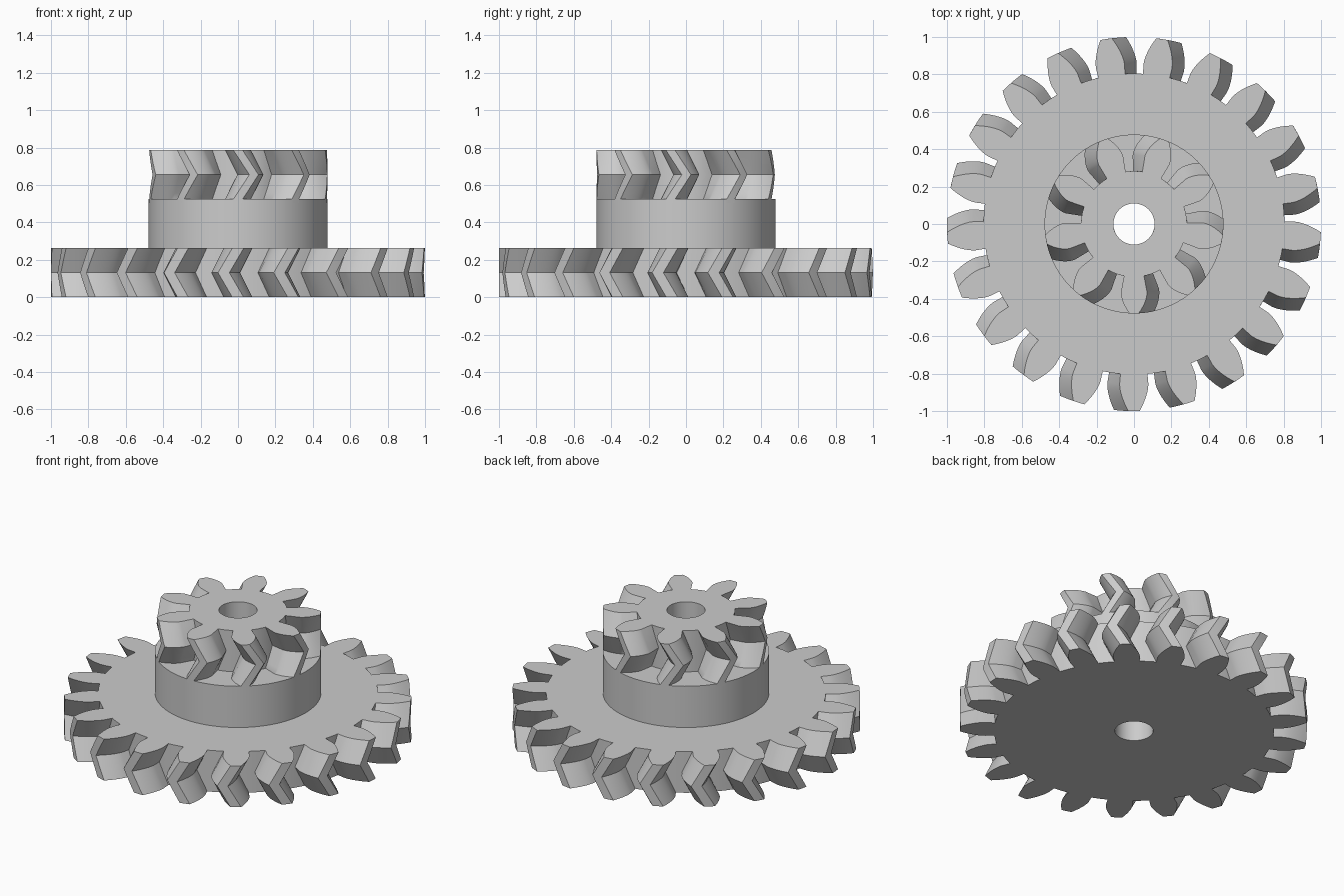
import bpy
import bmesh
from math import acos, cos, sin, tan, pi, radians

cube = bpy.data.objects.get("Cube")
if cube:
    bpy.data.objects.remove(cube, do_unlink=True)

MODULE = 1 / 11.5
PRESSURE = radians(20)
LAYER = 0.262          # height of each of the three stacked sections
SINK = 0.02            # overlap that seats one section in the next
BORE = 0.11
HELIX_SHIFT = 0.07     # sideways travel of a tooth at mid height

grey = bpy.data.materials.new("plain_grey")
grey.use_nodes = True
grey.diffuse_color = (0.6, 0.6, 0.6, 1)
bsdf = grey.node_tree.nodes["Principled BSDF"]
bsdf.inputs["Base Color"].default_value = (0.6, 0.6, 0.6, 1)
bsdf.inputs["Roughness"].default_value = 0.6


def finish(bm, name):
    bmesh.ops.recalc_face_normals(bm, faces=bm.faces)
    mesh = bpy.data.meshes.new(name)
    bm.to_mesh(mesh)
    bm.free()
    mesh.materials.append(grey)
    obj = bpy.data.objects.new(name, mesh)
    bpy.context.collection.objects.link(obj)
    bpy.ops.object.select_all(action='DESELECT')
    obj.select_set(True)
    bpy.context.view_layer.objects.active = obj
    bpy.ops.object.shade_smooth_by_angle(angle=radians(25))


def tooth_flank(teeth):
    """(radius, half angle) pairs up one involute flank, root to tip."""
    pitch = MODULE * teeth / 2
    base = pitch * cos(PRESSURE)
    root, tip = pitch - 1.25 * MODULE, pitch + MODULE
    involute = lambda a: tan(a) - a
    steps = 7
    flank = [(root, pi / (2 * teeth) + involute(PRESSURE))]
    for i in range(steps + 1):
        r = base + (tip - base) * i / steps
        half = pi / (2 * teeth) + involute(PRESSURE) - involute(acos(min(1, base / r)))
        flank.append((r, half))
    return flank


def herringbone_gear(name, teeth, z0, z1, direction, foot=0, arc=4):
    flank = tooth_flank(teeth)
    root, base_half = flank[0]
    pitch = MODULE * teeth / 2
    step = 2 * pi / teeth
    twist = direction * HELIX_SHIFT / pitch
    # heights with their twist: out to the middle and back again
    n = 8
    levels = [(z0 + (z1 - z0) * i / n, twist * (1 - abs(2 * i / n - 1))) for i in range(n + 1)]
    if foot:
        levels.insert(0, (z0 - foot, 0))

    bm = bmesh.new()
    layers = []
    for z, turn in levels:
        point = lambda r, a: bm.verts.new((r * cos(a + turn), r * sin(a + turn), z))
        bore, rim, crowns = [], [], []
        for t in range(teeth):
            mid = -pi / 2 + t * step
            # root circle below the tooth, then across the gap
            angles = [mid - base_half + 2 * base_half * i / arc for i in range(arc)]
            angles += [mid + base_half + (step - 2 * base_half) * i / arc for i in range(arc)]
            rim += [point(root, a) for a in angles]
            bore += [bm.verts.new((BORE * cos(a), BORE * sin(a), z)) for a in angles]
            crowns.append([point(r, mid - h) for r, h in flank[1:]]
                          + [point(flank[-1][0], mid)]
                          + [point(r, mid + h) for r, h in reversed(flank[1:])])
        layers.append((bore, rim, crowns))

    per = 2 * arc
    count = teeth * per

    def outline(layer):
        """Closed outer loop: up and over each tooth, then along its gap."""
        _, rim, crowns = layer
        loop = []
        for t in range(teeth):
            loop += [rim[t * per]] + crowns[t] + rim[t * per + arc:(t + 1) * per]
        return loop

    for low, high in zip(layers, layers[1:]):
        for a, b in ((outline(low), outline(high)), (low[0], high[0])):
            for i in range(len(a)):
                j = (i + 1) % len(a)
                bm.faces.new((a[i], a[j], b[j], b[i]))
    # end faces: a ring around the bore and one face per tooth
    for bore, rim, crowns in (layers[0], layers[-1]):
        for i in range(count):
            j = (i + 1) % count
            bm.faces.new((bore[i], bore[j], rim[j], rim[i]))
        for t in range(teeth):
            bm.faces.new(crowns[t] + rim[t * per:t * per + arc + 1][::-1])
    loose = [v for v in bm.verts if not v.link_faces]
    bmesh.ops.delete(bm, geom=loose, context='VERTS')
    finish(bm, name)


def collar(name, radius, z0, z1, sides=96):
    """Plain ring: a rectangular section turned around z."""
    bm = bmesh.new()
    section = ((BORE, z0), (radius, z0), (radius, z1), (BORE, z1))
    rings = [[bm.verts.new((r * cos(2 * pi * i / sides), r * sin(2 * pi * i / sides), z))
              for i in range(sides)] for r, z in section]
    for k in range(4):
        a, b = rings[k], rings[(k + 1) % 4]
        for i in range(sides):
            j = (i + 1) % sides
            bm.faces.new((a[i], a[j], b[j], b[i]))
    finish(bm, name)


herringbone_gear("large_gear", 21, 0, LAYER, -1)
collar("hub", 5.5 * MODULE, LAYER - SINK, 2 * LAYER)
herringbone_gear("small_gear", 9, 2 * LAYER, 3 * LAYER, 1, foot=SINK, arc=5)
